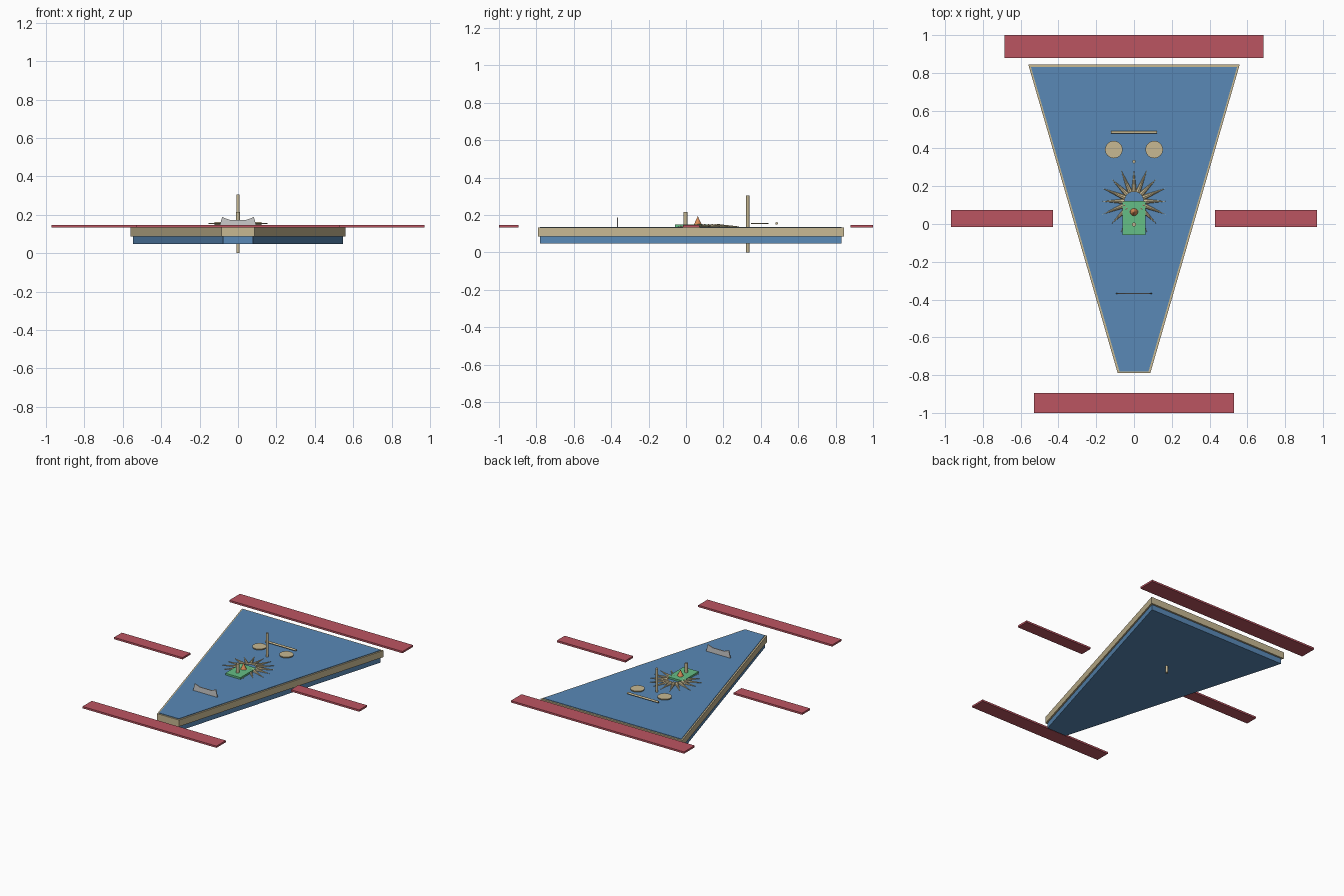
import bpy, bmesh
from math import pi, cos, sin
from mathutils import Vector

if "Cube" in bpy.data.objects:
    bpy.data.objects.remove(bpy.data.objects["Cube"])


def material(name, rgb):
    m = bpy.data.materials.new(name)
    m.diffuse_color = (*rgb, 1)
    m.use_nodes = True
    m.node_tree.nodes["Principled BSDF"].inputs["Base Color"].default_value = m.diffuse_color
    return m


BLUE = material("blue", (0.10, 0.25, 0.47))
SAND = material("sand", (0.57, 0.48, 0.29))
RED = material("red", (0.50, 0.09, 0.12))
GREEN = material("green", (0.13, 0.52, 0.24))
ORANGE = material("orange", (0.75, 0.28, 0.10))


def finish(bm, name, mat=None):
    bmesh.ops.recalc_face_normals(bm, faces=bm.faces)
    me = bpy.data.meshes.new(name)
    bm.to_mesh(me)
    bm.free()
    ob = bpy.data.objects.new(name, me)
    bpy.context.collection.objects.link(ob)
    if mat:
        me.materials.append(mat)
    return ob


def prism(name, points, direction, mat=None):
    bm = bmesh.new()
    face = bm.faces.new([bm.verts.new(p) for p in points])
    ext = bmesh.ops.extrude_face_region(bm, geom=[face], use_keep_orig=True)
    verts = [v for v in ext["geom"] if isinstance(v, bmesh.types.BMVert)]
    bmesh.ops.translate(bm, verts=verts, vec=direction)
    return finish(bm, name, mat)


def box(name, x0, x1, y0, y1, z0, z1, mat):
    return prism(name, [(x0, y0, z0), (x1, y0, z0), (x1, y1, z0), (x0, y1, z0)],
                 (0, 0, z1 - z0), mat)


def add_cone(bm, a, b, r1, r2, sides):
    a, b = Vector(a), Vector(b)
    rot = (b - a).to_track_quat('Z', 'Y').to_matrix().to_4x4()
    rot.translation = (a + b) / 2
    bmesh.ops.create_cone(bm, cap_ends=True, segments=sides, radius1=r1,
                          radius2=r2, depth=(b - a).length, matrix=rot)


def rod(name, a, b, r1, r2, sides, mat):
    bm = bmesh.new()
    add_cone(bm, a, b, r1, r2, sides)
    return finish(bm, name, mat)


def trapezoid(name, front, back, y0, y1, z0, z1, mat):
    return prism(name, [(-front, y0, z0), (front, y0, z0), (back, y1, z0),
                        (-back, y1, z0)], (0, 0, z1 - z0), mat)


# Tapered board with its rim
trapezoid("board", 0.077, 0.546, -0.78, 0.832, 0.048, 0.137, BLUE)
trapezoid("board_rim", 0.086, 0.56, -0.79, 0.845, 0.086, 0.133, SAND)

# Four surrounding bars
box("back_bar", -0.685, 0.685, 0.88, 1.0, 0.133, 0.146, RED)
box("front_bar", -0.53, 0.53, -1.0, -0.895, 0.133, 0.146, RED)
for side, s in (("left", -1), ("right", 1)):
    x0, x1 = sorted((s * 0.428, s * 0.97))
    box(side + "_bar", x0, x1, -0.015, 0.073, 0.133, 0.146, RED)

# Balance scale: post, beam and two pans
rod("scale_post", (0, 0.33, 0), (0, 0.33, 0.305), 0.009, 0.009, 12, SAND)
rod("scale_beam", (-0.122, 0.485, 0.155), (0.122, 0.485, 0.155), 0.007, 0.007, 12, SAND)
for side, s in (("left", -1), ("right", 1)):
    rod(side + "_pan", (s * 0.107, 0.394, 0.151), (s * 0.107, 0.394, 0.158),
        0.046, 0.046, 32, SAND)

# Sunburst of pointed rays
bm = bmesh.new()
for i in range(16):
    t = i * pi / 8
    c, s = cos(t), sin(t)
    tip = 0.17 if i % 2 == 0 else 0.182
    add_cone(bm, (0.05 * c, 0.12 + 0.05 * s, 0.138),
             (tip * c, 0.12 + tip * s, 0.138), 0.014, 0, 8)
finish(bm, "sun_rays", SAND)

# Book, candle and flame
box("book", -0.06, 0.06, -0.058, 0.122, 0.137, 0.15, GREEN)
rod("candle", (0, -0.003, 0.14), (0, -0.003, 0.215), 0.011, 0.011, 12, SAND)
rod("flame", (0, 0.063, 0.148), (0, 0.063, 0.194), 0.021, 0, 10, ORANGE)

# Upright notched plate
prism("notched_plate", [(x, -0.37, z) for x, z in (
    (-0.096, 0.137), (0.096, 0.137), (0.083, 0.188), (0.045, 0.174),
    (-0.045, 0.174), (-0.083, 0.188))], (0, 0.006, 0))
